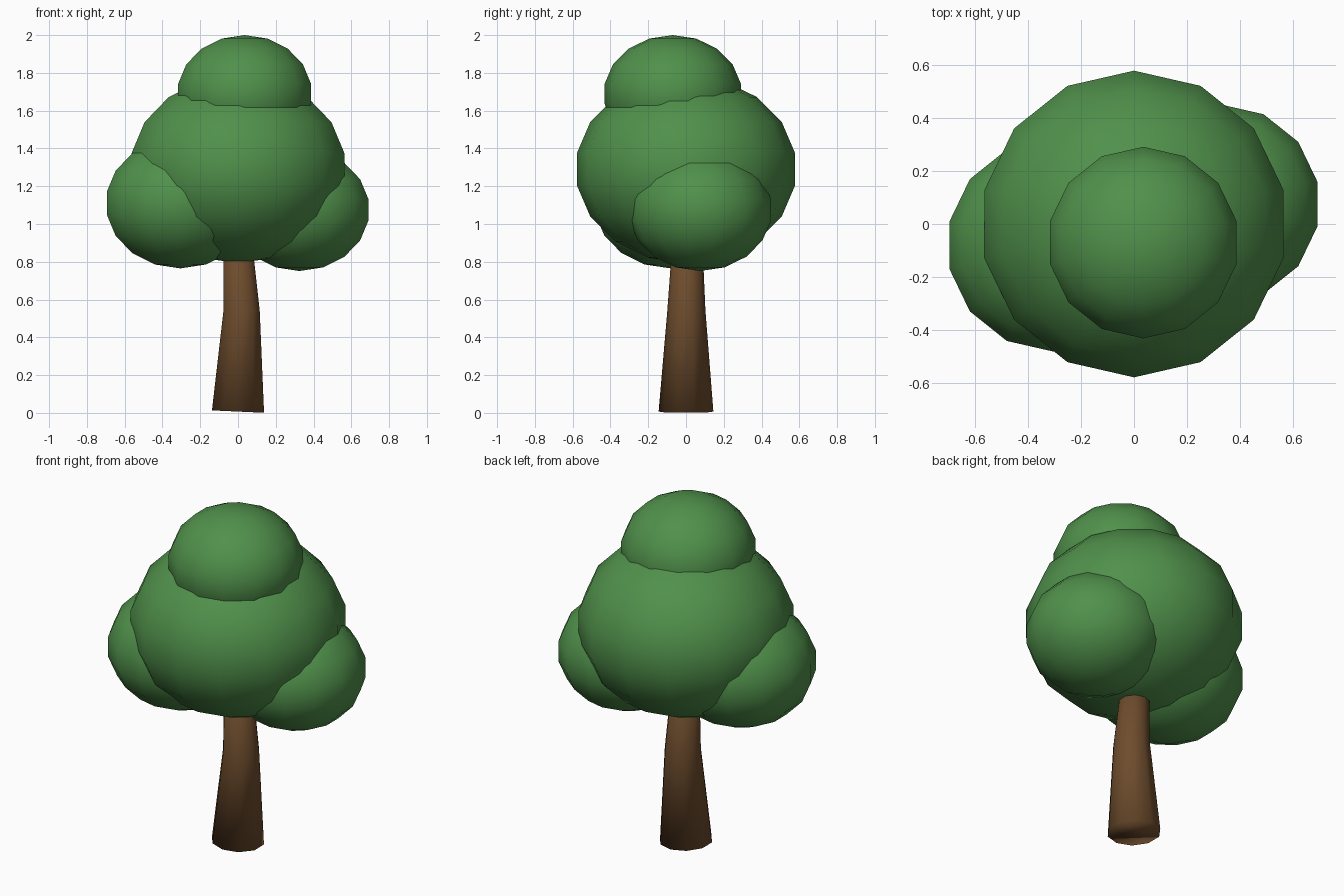
import bpy, bmesh, math
from mathutils import Matrix, Vector

if "Cube" in bpy.data.objects:
    bpy.data.objects.remove(bpy.data.objects["Cube"])


def material(name, rgb):
    m = bpy.data.materials.new(name)
    m.diffuse_color = (*rgb, 1)
    m.use_nodes = True
    m.node_tree.nodes["Principled BSDF"].inputs["Base Color"].default_value = m.diffuse_color
    return m


GREEN = material("leaf green", (0.08, 0.28, 0.07))
BROWN = material("bark brown", (0.155, 0.073, 0.026))


def add_object(name, bm, mat):
    for e in bm.edges:  # keep hard edges only where the angle is steep
        e.smooth = e.calc_face_angle(0) < math.radians(50)
    for f in bm.faces:
        f.smooth = True
    mesh = bpy.data.meshes.new(name)
    bm.to_mesh(mesh)
    bm.free()
    mesh.materials.append(mat)
    ob = bpy.data.objects.new(name, mesh)
    bpy.context.collection.objects.link(ob)


def foliage(name, centre, radius):
    # slightly flattened low-poly ball
    bm = bmesh.new()
    bmesh.ops.create_uvsphere(
        bm, u_segments=14, v_segments=9, radius=radius,
        matrix=Matrix.Translation(centre) @ Matrix.Diagonal((1, 1, 0.85, 1)))
    add_object(name, bm, GREEN)


foliage("main_foliage", (0, 0, 1.29), 0.586)
foliage("top_foliage", (0.035, -0.07, 1.689), 0.366)
foliage("left_foliage", (-0.305, -0.08, 1.11), 0.406)
foliage("right_foliage", (0.325, 0.075, 1.075), 0.381)

# Trunk: ten-sided tapered tube, gently bent (centre, radius, tilt in x)
RINGS = [((0, 0, 0.007), 0.145, 0.045),
         ((0.019, 0.002, 0.54), 0.101, 0.0),
         ((-0.012, 0.01, 1.1), 0.068, -0.045)]
SIDES = 10
bm = bmesh.new()
loops = []
for c, r, tilt in RINGS:
    loop = []
    for i in range(SIDES):
        a = math.pi / 2 + 2 * math.pi * i / SIDES
        x, y = r * math.cos(a), r * math.sin(a)
        loop.append(bm.verts.new(Vector(c) + Vector((x, y, -tilt * x))))
    loops.append(loop)
for lo, hi in zip(loops, loops[1:]):
    for i in range(SIDES):
        j = (i + 1) % SIDES
        bm.faces.new((lo[i], lo[j], hi[j], hi[i]))
bm.faces.new(loops[0][::-1])
bm.faces.new(loops[-1])
add_object("trunk", bm, BROWN)
